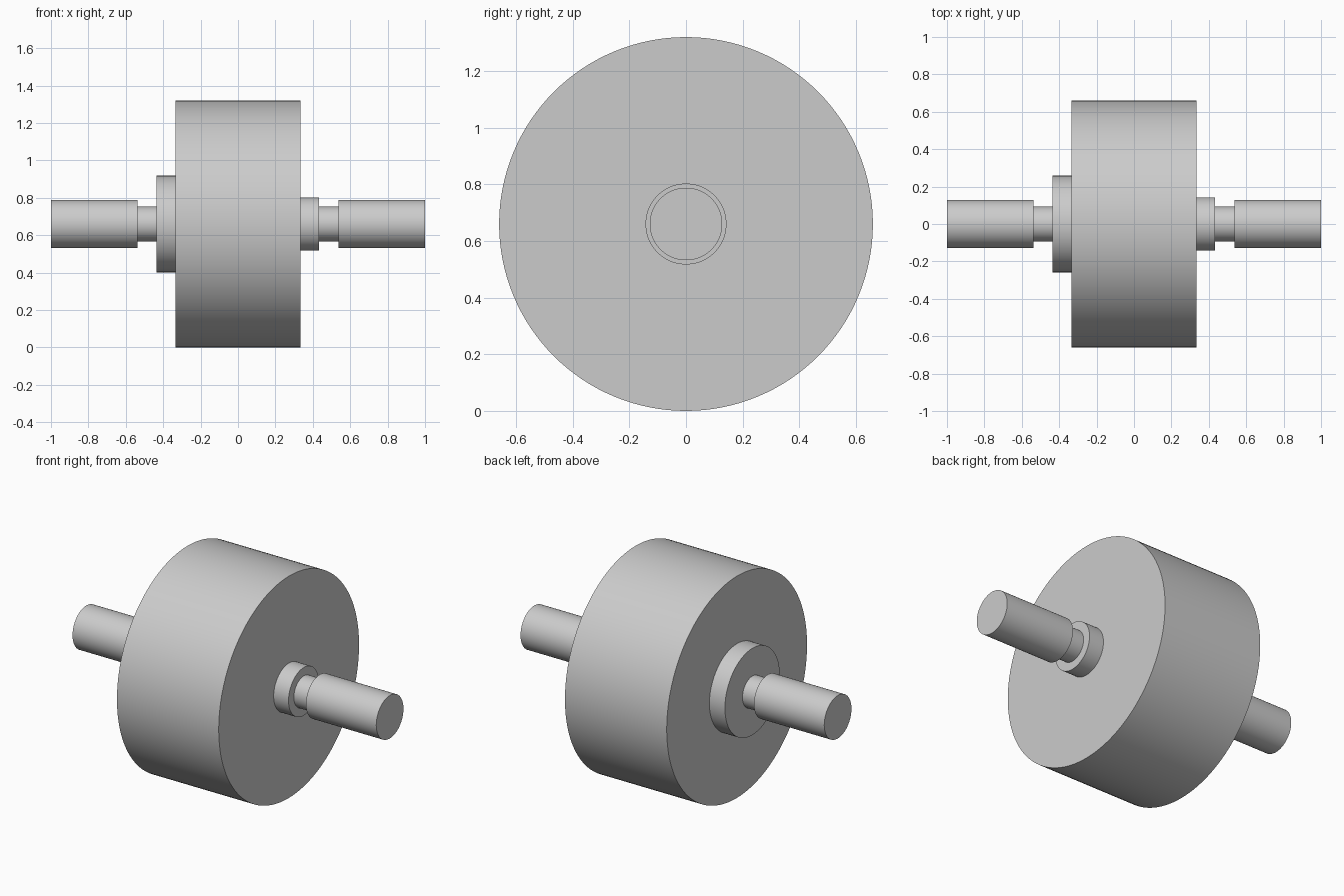
import bpy
import math

cube = bpy.data.objects.get("Cube")
if cube:
    bpy.data.objects.remove(cube, do_unlink=True)

AXIS_HEIGHT = 0.66

steel = bpy.data.materials.new("grey_steel")
steel.use_nodes = True
colour = (0.6, 0.6, 0.6, 1)
steel.diffuse_color = colour
steel.node_tree.nodes["Principled BSDF"].inputs["Base Color"].default_value = colour


def turned_part(name, x_start, x_end, radius, sides=96):
    """Cylinder lying along x between two stations on the common axis."""
    bpy.ops.mesh.primitive_cylinder_add(
        vertices=sides, radius=radius, depth=x_end - x_start,
        location=((x_start + x_end) / 2, 0, AXIS_HEIGHT),
        rotation=(0, math.pi / 2, 0))
    part = bpy.context.object
    part.name = name
    part.data.materials.append(steel)
    bpy.ops.object.shade_smooth_by_angle(angle=math.radians(30))
    return part


# Main drum and its two unequal collars
turned_part("drum", -0.335, 0.335, 0.66, 128)
turned_part("wide_collar", -0.437, -0.335, 0.258)
turned_part("narrow_collar", 0.335, 0.433, 0.143)

# Necks and shaft ends
turned_part("right_neck", -0.537, -0.437, 0.093)
turned_part("left_neck", 0.433, 0.537, 0.093)
turned_part("right_shaft", -1.0, -0.537, 0.128)
turned_part("left_shaft", 0.537, 1.0, 0.128)
